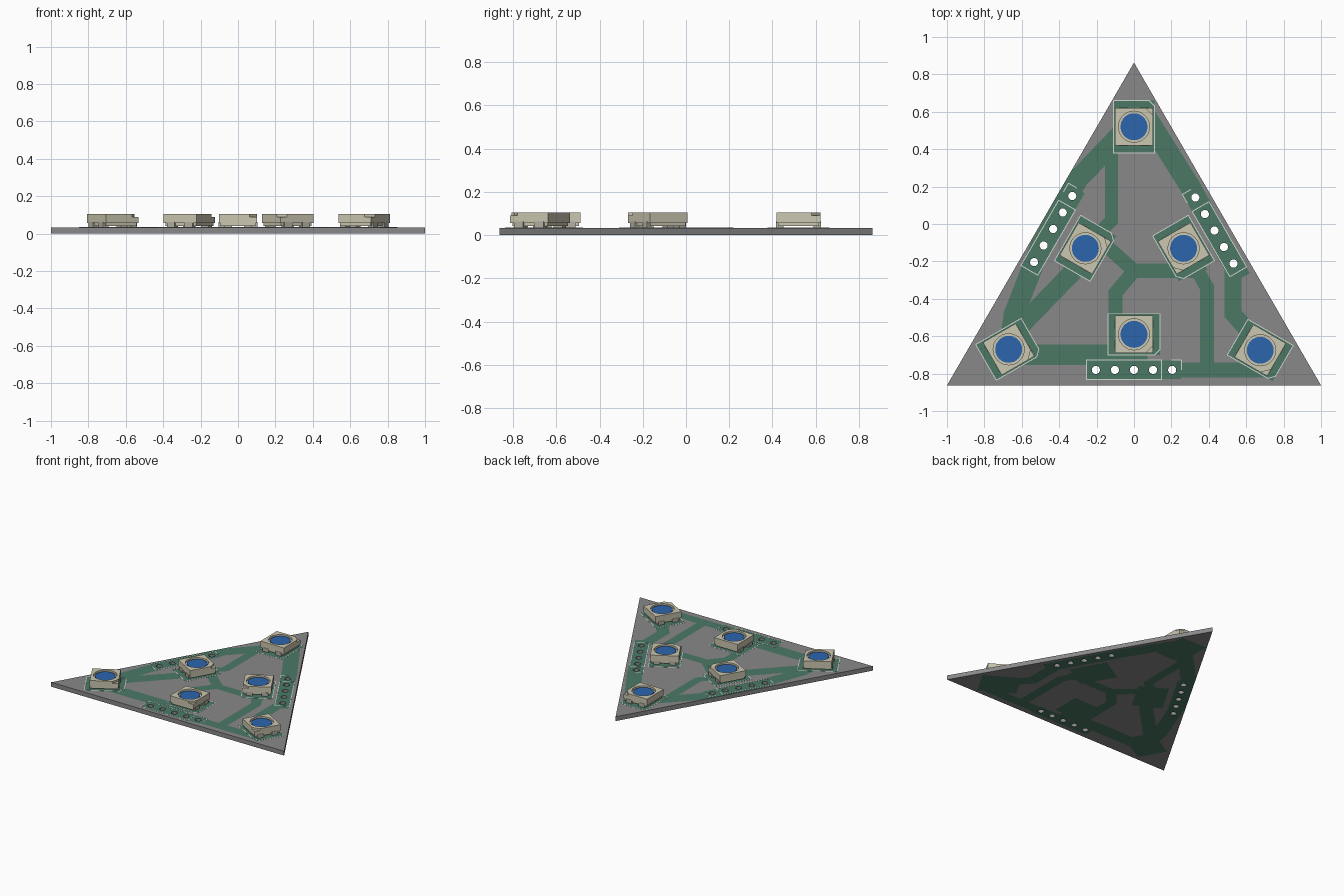
import bpy, bmesh
from math import cos, sin, pi, radians
from mathutils import Vector
from mathutils.geometry import delaunay_2d_cdt

if "Cube" in bpy.data.objects:
    bpy.data.objects.remove(bpy.data.objects["Cube"])


def material(name, rgb):
    m = bpy.data.materials.new(name)
    m.diffuse_color = (*rgb, 1)
    m.use_nodes = True
    m.node_tree.nodes["Principled BSDF"].inputs["Base Color"].default_value = m.diffuse_color
    return m


GREY = material("board_grey", (0.25, 0.25, 0.25))
GREEN = material("trace_green", (0.07, 0.19, 0.13))
CREAM = material("housing_cream", (0.60, 0.57, 0.44))
BLUE = material("lens_blue", (0.025, 0.13, 0.42))
WHITE = material("marking_white", (0.65, 0.68, 0.65))
METAL = material("lead_metal", (0.45, 0.44, 0.38))


def circle(x, y, r, n=24):
    return [(x + r * cos(2 * pi * i / n), y + r * sin(2 * pi * i / n)) for i in range(n)]


def rect(x0, x1, y0, y1):
    return [(x0, y0), (x1, y0), (x1, y1), (x0, y1)]


def place(pts, frame):
    """Rotate and move 2D points into a component's frame (x, y, degrees)."""
    x, y, a = frame[0], frame[1], radians(frame[2])
    return [(x + px * cos(a) - py * sin(a), y + px * sin(a) + py * cos(a)) for px, py in pts]


def strips(path, width, closed=False, extend=0.21):
    """Rectangles of a given width along a path."""
    out = []
    ends = path[1:] + ([path[0]] if closed else [])
    for a, b in zip(path, ends):
        a, b = Vector(a), Vector(b)
        d = (b - a).normalized()
        n = Vector((-d.y, d.x)) * width / 2
        a, b = a - d * width * extend, b + d * width * extend
        out.append([tuple(v) for v in (a - n, b - n, b + n, a + n)])
    return out


def finish(name, bm, mats):
    bmesh.ops.recalc_face_normals(bm, faces=bm.faces)
    me = bpy.data.meshes.new(name)
    bm.to_mesh(me)
    bm.free()
    for m in mats:
        me.materials.append(m)
    ob = bpy.data.objects.new(name, me)
    bpy.context.collection.objects.link(ob)
    return ob


def prisms(name, polys, z0, z1, mat):
    """Several simple extruded outlines in one object."""
    bm = bmesh.new()
    for p in polys:
        lo = [bm.verts.new((x, y, z0)) for x, y in p]
        hi = [bm.verts.new((x, y, z1)) for x, y in p]
        bm.faces.new(lo[::-1])
        bm.faces.new(hi)
        for i in range(len(p)):
            j = (i + 1) % len(p)
            bm.faces.new((lo[i], lo[j], hi[j], hi[i]))
    return finish(name, bm, [mat])


def plate(name, outline, holes, patches, z0, z1, mats):
    """Flat plate with holes; patches get the second material."""
    verts, faces = [], []
    for p in [outline] + holes + patches:
        faces.append(list(range(len(verts), len(verts) + len(p))))
        verts += [Vector(v) for v in p]
    vs, _, fs, _, _, ids = delaunay_2d_cdt(verts, [], faces, 0, 1e-5)
    bm = bmesh.new()
    bv = [bm.verts.new((v.x, v.y, z0)) for v in vs]
    nh = len(holes)
    for f, src in zip(fs, ids):
        if 0 not in src or any(1 <= s <= nh for s in src):
            continue
        face = bm.faces.new([bv[i] for i in f])
        face.material_index = int(any(s > nh for s in src))
    bmesh.ops.delete(bm, geom=[v for v in bm.verts if not v.link_faces], context='VERTS')
    ret = bmesh.ops.extrude_face_region(bm, geom=bm.faces[:], use_keep_orig=True)
    for v in ret["geom"]:
        if isinstance(v, bmesh.types.BMVert):
            v.co.z = z1
    bm.normal_update()
    for f in bm.faces:
        if abs(f.normal.z) < 0.5:
            f.material_index = 0
    return finish(name, bm, mats)


# Component positions: x, y, rotation
LEDS = [(0, -0.59, 0), (-0.67, -0.67, 30), (-0.26, -0.13, 60),
        (0, 0.52, 90), (0.265, -0.13, -60), (0.675, -0.675, -30)]
HEADERS = [(0, -0.78, 0), (-0.432, -0.027, 60), (0.43, -0.035, 120)]
TOP = 0.034

# Green trace pattern
TRACES = [
    ([(-0.05, 0.5), (-0.3, 0.24), (-0.5, -0.12), (-0.64, -0.48), (-0.66, -0.6)], 0.11),
    ([(-0.12, 0.45), (-0.12, 0.02), (-0.22, -0.08)], 0.07),
    ([(0.08, 0.55), (0.3, 0.2), (0.56, -0.27)], 0.11),
    ([(-0.2, -0.07), (0, -0.25), (0.34, -0.25), (0.39, -0.34), (0.39, -0.78)], 0.075),
    ([(0, -0.25), (-0.1, -0.37), (-0.1, -0.55)], 0.075),
    ([(-0.66, -0.6), (-0.34, -0.27), (-0.28, -0.15)], 0.1),
    ([(-0.6, -0.7), (0.05, -0.7)], 0.11),
    ([(0.53, -0.22), (0.53, -0.48), (0.66, -0.63)], 0.09),
    ([(0.15, -0.78), (0.7, -0.78)], 0.08),
    ([(0.28, -0.13), (0.35, -0.25)], 0.08),
]
patches = [s for path, w in TRACES for s in strips(path, w)]
patches += [place(rect(-0.14, 0.14, -0.11, 0.11), f) for f in LEDS]
patches += [place(rect(-0.25, 0.25, -0.05, 0.05), f) for f in HEADERS]

# Triangular board with three rows of five pin holes
holes = [circle(*place([(i * 0.102, 0)], f)[0], 0.022, 16) for f in HEADERS for i in range(-2, 3)]
plate("circuit_board", [(-1, -0.863), (1, -0.863), (0, 0.863)], holes, patches,
      0, TOP, [GREY, GREEN])

# Printed outlines round the lights and pin rows
marks = []
for f in LEDS:
    box = [(-0.14, -0.11), (0.11, -0.11), (0.14, -0.08), (0.14, 0.11), (-0.14, 0.11)]
    marks += strips(place(box, f), 0.005, True)
for f in HEADERS:
    marks += strips(place(rect(-0.255, 0.148, -0.052, 0.052), f), 0.005, True)
    marks += strips(place([(0.2, 0.052), (0.253, 0.052), (0.253, 0)], f), 0.005)
prisms("printed_outlines", marks, TOP, TOP + 0.001, WHITE)

# Six lights: leads, stepped housing with a clipped corner, round lens
H, C = 0.101, 0.04
clipped = [(-H, -H), (H - C, -H), (H, C - H), (H, H), (-H, H)]
for i, f in enumerate(LEDS, 1):
    leads = [rect(min(s * 0.07, s * 0.104), max(s * 0.07, s * 0.104), y - 0.024, y + 0.024)
             for s in (-1, 1) for y in (-0.055, 0.055)]
    prisms(f"light_leads_{i}", [place(p, f) for p in leads], TOP, 0.062, METAL)
    prisms(f"light_base_{i}", [place(rect(-0.094, 0.094, -0.094, 0.094), f)], 0.042, 0.056, CREAM)
    prisms(f"light_housing_{i}", [place(rect(-H, H, -H, H), f)], 0.056, 0.09, CREAM)
    plate(f"light_rim_{i}", place(clipped, f), [circle(f[0], f[1], 0.083, 32)], [],
          0.09, 0.105, [CREAM])
    prisms(f"light_lens_{i}", [circle(f[0], f[1], 0.072, 32)], 0.09, 0.098, BLUE)
